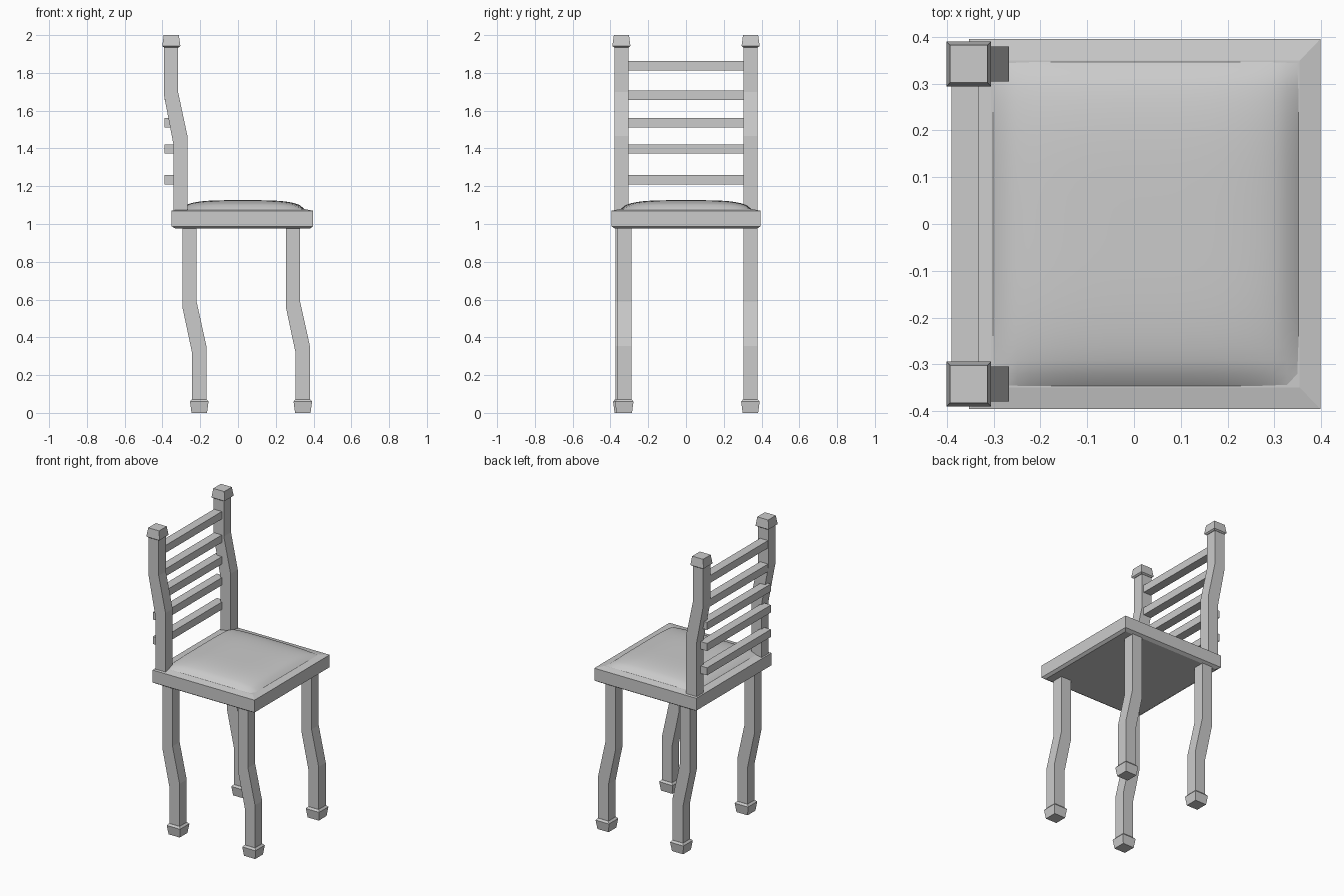
import bpy, bmesh

if "Cube" in bpy.data.objects:
    bpy.data.objects.remove(bpy.data.objects["Cube"])


def make_object(name, bm, smooth=False):
    bmesh.ops.recalc_face_normals(bm, faces=bm.faces)
    for f in bm.faces:
        f.smooth = smooth
    mesh = bpy.data.meshes.new(name)
    bm.to_mesh(mesh)
    bm.free()
    obj = bpy.data.objects.new(name, mesh)
    bpy.context.collection.objects.link(obj)
    return obj


def loft(name, sections):
    """Stack rectangles (x0, x1, y0, y1, z_left, z_right) into a closed solid."""
    bm = bmesh.new()
    rings = []
    for x0, x1, y0, y1, zl, zr in sections:
        rings.append([bm.verts.new(p) for p in
                      ((x0, y0, zl), (x1, y0, zr), (x1, y1, zr), (x0, y1, zl))])
    for a, b in zip(rings, rings[1:]):
        for i in range(4):
            j = (i + 1) % 4
            bm.faces.new((a[i], a[j], b[j], b[i]))
    bm.faces.new(rings[0][::-1])
    bm.faces.new(rings[-1])
    return make_object(name, bm)


def bent_bar(name, y, path, half=0.0375):
    """Square bar following (x centre, z on left edge, z on right edge)."""
    loft(name, [(x - half, x + half, y - half, y + half, zl, zr) for x, zl, zr in path])


def tapered_block(name, x, y, levels):
    """Flared end block from (half width, z) levels."""
    loft(name, [(x - h, x + h, y - h, y + h, z, z) for h, z in levels])


# Seat board: chamfered underside, sloped mitred rim on top
loft("seat", [(x0, x1, -y, y, z, z) for x0, x1, y, z in (
    (-0.33, 0.38, 0.375, 0.975),
    (-0.352, 0.398, 0.395, 0.988),
    (-0.352, 0.398, 0.395, 1.07),
    (-0.305, 0.354, 0.349, 1.079))])

# Padded cushion: smooth dome
bm = bmesh.new()
bmesh.ops.create_grid(bm, x_segments=24, y_segments=24, size=1)
for v in bm.verts:
    u, w = v.co.x, v.co.y
    dome = max(0, (1 - u ** 4) * (1 - w ** 4)) ** 0.6
    v.co = (0.025 + 0.329 * u, 0.349 * w, 1.077 + 0.049 * dome)
make_object("cushion", bm, True)

# Bent legs with flared feet
foot = ((0.041, 0), (0.049, 0.06), (0.0385, 0.072))
for side, s in (("left", -1), ("right", 1)):
    for end, x in (("front", 0.343), ("back", -0.205)):
        y = s * 0.341
        if s < 0:
            y = -0.327 if end == "front" else -0.337
        bent_bar(f"{end}_leg_{side}", y,
                 ((x, 0.04, 0.04), (x, 0.315, 0.355),
                  (x - 0.052, 0.56, 0.59), (x - 0.052, 1.0, 1.0)))
        tapered_block(f"{end}_foot_{side}", x, y, foot)

    # Bent back posts with flared caps
    y = s * 0.342
    bent_bar(f"back_post_{side}", y,
             ((-0.305, 1.03, 1.03), (-0.305, 1.425, 1.465),
              (-0.355, 1.685, 1.70), (-0.355, 1.97, 1.97)))
    tapered_block(f"post_cap_{side}", -0.353, y,
                  ((0.0385, 1.935), (0.048, 1.942), (0.04, 2.0)))

# Back slats
for i, z in enumerate((1.235, 1.397, 1.537, 1.681, 1.837)):
    loft(f"back_slat_{i + 1}", [(-0.39, -0.332, -0.335, 0.335, z + d, z + d)
                                for d in (-0.025, 0.025)])
